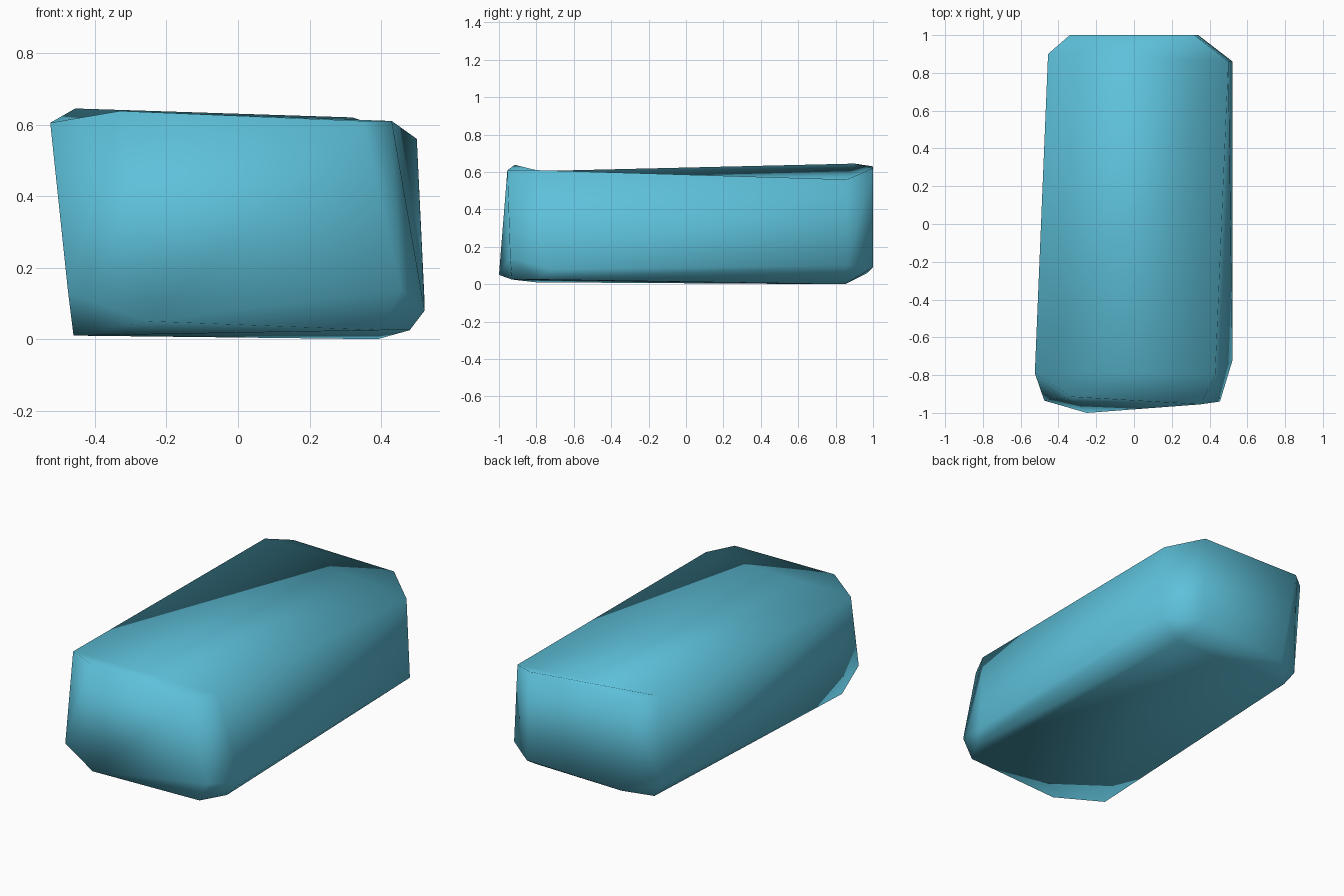
import bpy
import bmesh

# Remove the default cube
default_cube = bpy.data.objects.get("Cube")
if default_cube:
    bpy.data.objects.remove(default_cube, do_unlink=True)


def flat_material(name, colour):
    """Create a plain material of one colour."""
    material = bpy.data.materials.new(name)
    material.use_nodes = True
    material.diffuse_color = colour
    shader = material.node_tree.nodes["Principled BSDF"]
    shader.inputs["Base Color"].default_value = colour
    shader.inputs["Roughness"].default_value = 0.8
    return material


def chamfered_block(name, top_rim, lower_points, creases, material):
    """Wrap a skin around the points, then fold the top along its creases."""
    mesh = bpy.data.meshes.new(name)
    part = bpy.data.objects.new(name, mesh)
    bpy.context.collection.objects.link(part)

    bm = bmesh.new()
    rim = {key: bm.verts.new(point) for key, point in top_rim.items()}
    for point in lower_points:
        bm.verts.new(point)
    bmesh.ops.convex_hull(bm, input=bm.verts[:])

    # Replace the domed top with shallow folded facets
    rim_verts = set(rim.values())
    lid = [face for face in bm.faces if rim_verts.issuperset(face.verts)]
    bmesh.ops.delete(bm, geom=lid, context="FACES")
    for crease in creases:
        bm.faces.new([rim[key] for key in crease])

    bmesh.ops.recalc_face_normals(bm, faces=bm.faces[:])
    for face in bm.faces:
        face.smooth = True
    bm.to_mesh(mesh)
    bm.free()

    mesh.materials.append(material)
    return part


# Rim of the top: corners a to h run round from the front right
top_rim = {
    "a": (-.525, -.79, .605),
    "b": (-.33, -.915, .638),
    "c": (.35, -.955, .61),
    "d": (.43, -.8, .61),
    "e": (.5, .86, .56),
    "f": (.32, 1, .62),
    "g": (-.34, 1, .63),
    "h": (-.455, .9, .645),
}
top_facets = ["abd", "bcd", "ade", "aeh", "hef", "hfg"]

# Cut lower corners: front right, front left, back right, back left
lower_points = [
    (-.25, -1, .05), (-.475, -.935, .13), (-.46, -.8, .01),
    (.4, -.93, .025), (.48, -.79, .025), (.522, -.72, .08), (.455, -.94, .14),
    (-.445, .86, .1), (-.26, .97, .06), (-.385, .845, .015),
    (.522, .86, .1), (.34, 1, .09), (.39, .85, 0),
]

blue = flat_material("sky blue", (.11, .53, .7, 1))
chamfered_block("chamfered_block", top_rim, lower_points, top_facets, blue)
